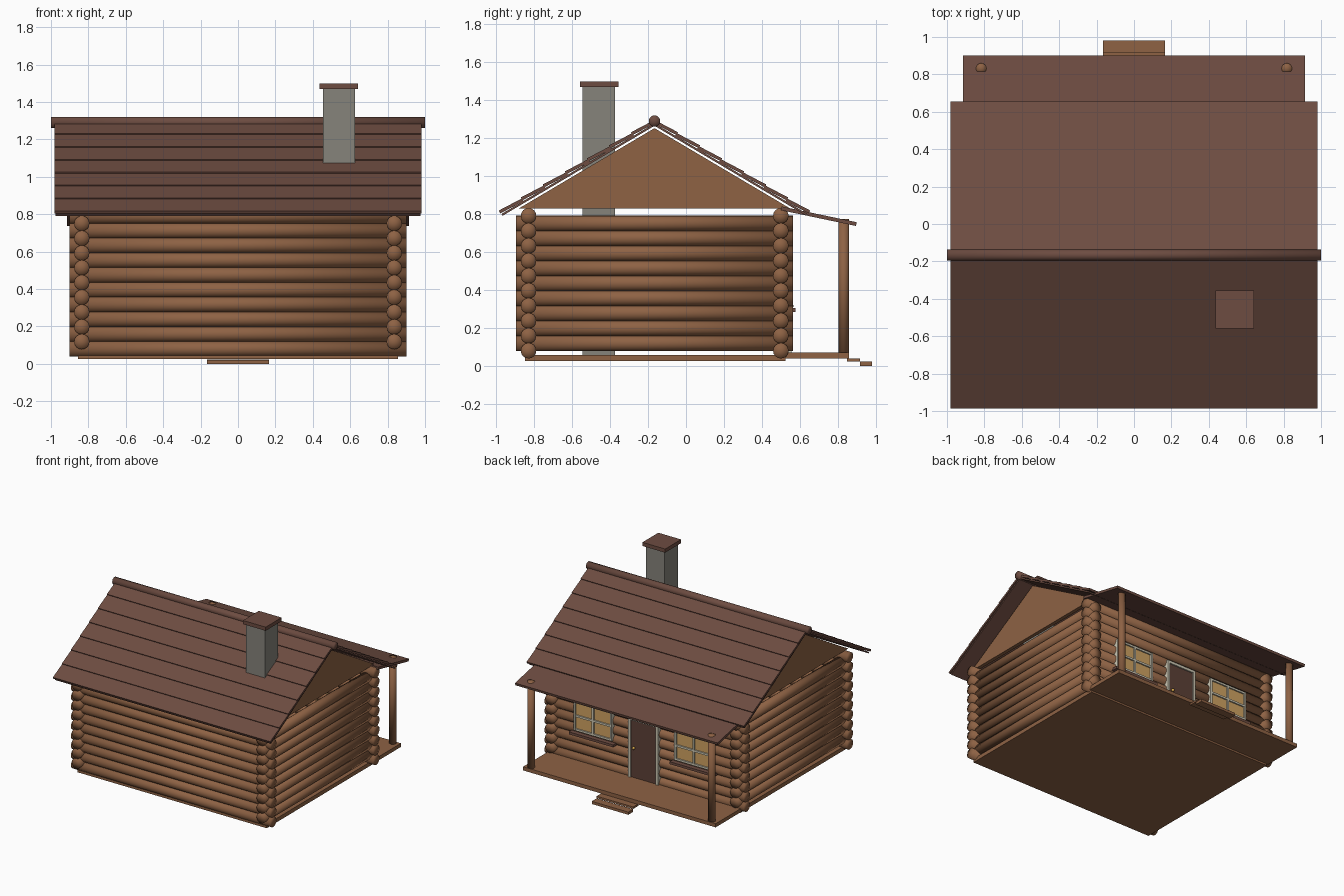
import bpy, bmesh, math
from mathutils import Matrix, Vector

if "Cube" in bpy.data.objects:
    bpy.data.objects.remove(bpy.data.objects["Cube"])


def material(name, r, g, b):
    """Flat material from 0-255 display values."""
    lin = [((c / 255 + 0.055) / 1.055) ** 2.4 for c in (r, g, b)] + [1]
    m = bpy.data.materials.new(name)
    m.use_nodes = True
    m.diffuse_color = lin
    bsdf = m.node_tree.nodes["Principled BSDF"]
    bsdf.inputs["Base Color"].default_value = lin
    bsdf.inputs["Roughness"].default_value = 0.9
    return m


WOOD = material("log wood", 142, 98, 68)
ROOF = material("roof brown", 109, 76, 65)
STONE = material("chimney grey", 134, 131, 123)
DOOR = material("door brown", 93, 64, 55)
TRIM = material("pale trim", 205, 200, 180)
PANE = material("warm glass", 208, 163, 98)
BRASS = material("brass", 212, 165, 75)


def finish(name, bm, mat, smooth=False):
    bmesh.ops.recalc_face_normals(bm, faces=bm.faces)
    for f in bm.faces:
        f.smooth = smooth
    mesh = bpy.data.meshes.new(name)
    bm.to_mesh(mesh)
    bm.free()
    mesh.materials.append(mat)
    ob = bpy.data.objects.new(name, mesh)
    bpy.context.collection.objects.link(ob)
    return ob


def add_box(bm, center, size, tilt=0):
    mat = (Matrix.Translation(center) @ Matrix.Rotation(tilt, 4, "X")
           @ Matrix.Diagonal((*size, 1)))
    bmesh.ops.create_cube(bm, size=1, matrix=mat)


def box(name, mat, x, y, z):
    """Box from its ranges along each axis."""
    bm = bmesh.new()
    ranges = (x, y, z)
    add_box(bm, [(a + b) / 2 for a, b in ranges], [b - a for a, b in ranges])
    return finish(name, bm, mat)


def add_log(bm, start, end, radius):
    start, end = Vector(start), Vector(end)
    axis = end - start
    mat = (Matrix.Translation((start + end) / 2)
           @ axis.to_track_quat("Z", "Y").to_matrix().to_4x4())
    bmesh.ops.create_cone(bm, cap_ends=True, cap_tris=True, segments=16, radius1=radius,
                          radius2=radius, depth=axis.length, matrix=mat)


# Log walls: alternating courses crossing at the corners
R, STEP = 0.041, 0.079
WALL_X, BACK_Y, FRONT_Y = 0.835, 0.5, -0.83
for name, y in (("front_wall_logs", FRONT_Y), ("porch_wall_logs", BACK_Y)):
    bm = bmesh.new()
    for i in range(10):
        z = 0.08 + i * STEP
        add_log(bm, (-0.9, y, z), (0.9, y, z), R)
    finish(name, bm, WOOD, True)
for name, x in (("left_wall_logs", WALL_X), ("right_wall_logs", -WALL_X)):
    bm = bmesh.new()
    for i in range(9):
        z = 0.119 + i * STEP
        add_log(bm, (x, -0.895, z), (x, 0.565, z), R)
    finish(name, bm, WOOD, True)

# Floors and steps
box("floor_slab", WOOD, (-0.855, 0.855), (-0.85, 0.525), (0.025, 0.057))
box("porch_floor", WOOD, (-0.87, 0.87), (0.525, 0.86), (0.04, 0.07))
box("upper_step", WOOD, (-0.165, 0.165), (0.85, 0.917), (0.024, 0.04))
box("lower_step", WOOD, (-0.165, 0.165), (0.917, 0.98), (0, 0.022))

# Gables
RIDGE_Y, SLOPE = -0.166, 0.592
for name, x in (("left_gable", WALL_X), ("right_gable", -WALL_X)):
    bm = bmesh.new()
    rings = [[bm.verts.new((x + t, RIDGE_Y + d, z))
              for d, z in ((-0.715, 0.83), (0.715, 0.83), (0, 1.253))]
             for t in (-0.015, 0.015)]
    for ring in rings:
        bm.faces.new(ring)
    for i in range(3):
        j = (i + 1) % 3
        bm.faces.new((rings[0][i], rings[0][j], rings[1][j], rings[1][i]))
    finish(name, bm, WOOD)

# Main roof: a thin deck with overlapping planks on each slope
ANGLE = math.atan(SLOPE)
RUN, ROWS = 0.814, 7
pitch = RUN / ROWS
for name, s in (("front_roof", -1), ("porch_side_roof", 1)):
    bm = bmesh.new()
    add_box(bm, (0, RIDGE_Y + s * (RUN - 0.01) / 2, 1.275 - SLOPE * RUN / 2),
            (1.95, (RUN - 0.01) / math.cos(ANGLE), 0.011), -s * ANGLE)
    finish(name + "_deck", bm, ROOF)
    bm = bmesh.new()
    for i in range(ROWS):
        d = (i + 0.5) * pitch
        add_box(bm, (0, RIDGE_Y + s * d, 1.291 - SLOPE * d),
                (1.964, pitch / math.cos(ANGLE) + 0.004, 0.017),
                -s * (ANGLE - math.radians(3)))
    finish(name + "_planks", bm, ROOF)
bm = bmesh.new()
add_log(bm, (-1, RIDGE_Y, 1.291), (1, RIDGE_Y, 1.291), 0.03)
finish("ridge_pole", bm, ROOF, True)

# Porch roof and posts
bm = bmesh.new()
add_box(bm, (0, 0.7, 0.789), (1.83, 0.405, 0.02), -math.atan(0.21))
finish("porch_roof", bm, ROOF)
for name, x in (("left_post", 0.817), ("right_post", -0.817)):
    bm = bmesh.new()
    add_log(bm, (x, 0.832, 0.065), (x, 0.832, 0.775), 0.028)
    finish(name, bm, WOOD, True)

# Chimney
box("chimney", STONE, (0.455, 0.625), (-0.545, -0.375), (0.057, 1.47))
box("chimney_cap", ROOF, (0.437, 0.642), (-0.56, -0.355), (1.47, 1.5))

# Door with frame and knob
OUT = 0.556
box("door", DOOR, (-0.115, 0.115), (0.48, 0.545), (0.07, 0.54))
for name, x in (("door_jamb_left", 0.125), ("door_jamb_right", -0.125)):
    box(name, TRIM, (x - 0.011, x + 0.011), (0.48, OUT), (0.07, 0.56))
box("door_head", TRIM, (-0.136, 0.136), (0.48, OUT), (0.538, 0.56))
bm = bmesh.new()
bmesh.ops.create_uvsphere(bm, u_segments=12, v_segments=8, radius=0.012,
                          matrix=Matrix.Translation((0.085, 0.555, 0.315)))
finish("door_knob", bm, BRASS, True)

# Windows beside the door
W, LOW, HIGH, BAR = 0.165, 0.325, 0.55, 0.008
for side, cx in (("left", 0.455), ("right", -0.455)):
    box(side + "_window_pane", PANE, (cx - W, cx + W), (0.48, 0.544), (LOW, HIGH))
    bm = bmesh.new()
    mid_y, depth = (0.48 + OUT) / 2, OUT - 0.48
    for k in (-1, 0, 1):
        add_box(bm, (cx + k * W, mid_y, (LOW + HIGH) / 2),
                (2 * BAR, depth, HIGH - LOW + 2 * BAR))
        add_box(bm, (cx, mid_y, (LOW + HIGH) / 2 + k * (HIGH - LOW) / 2),
                (2 * W, depth - 0.002, 2 * BAR))
    finish(side + "_window_frame", bm, TRIM)
    box(side + "_window_sill", ROOF, (cx - 0.2, cx + 0.2), (0.5, 0.576), (0.284, 0.304))
